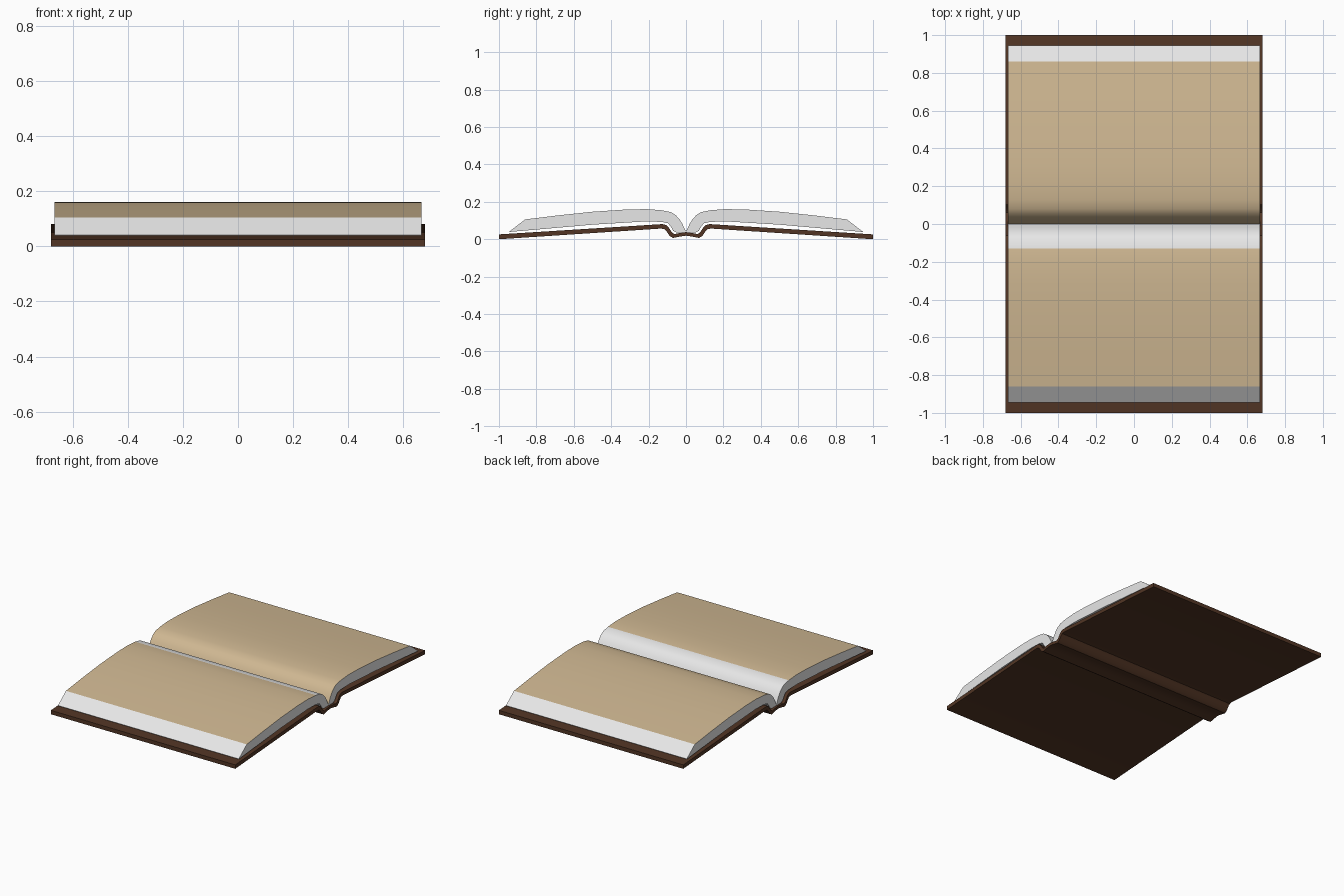
import bpy, bmesh

if "Cube" in bpy.data.objects:
    bpy.data.objects.remove(bpy.data.objects["Cube"])


def material(name, rgb):
    m = bpy.data.materials.new(name)
    m.diffuse_color = (*rgb, 1)
    m.use_nodes = True
    m.node_tree.nodes["Principled BSDF"].inputs["Base Color"].default_value = m.diffuse_color
    return m


leather = material("brown_leather", (0.085, 0.036, 0.018))
paper = material("white_paper", (0.80, 0.80, 0.80))
tan = material("tan_page", (0.63, 0.48, 0.29))


def mirrored(half):
    """Full outline from its y >= 0 half, given from the spine outwards."""
    return [(-y, z) for y, z in reversed(half) if y > 0] + half


def prism(name, top, bottom, half_width, mats, rule):
    """Extrude a mirrored yz cross-section along x."""
    outline = mirrored(top) + mirrored(bottom)[::-1]
    bm = bmesh.new()
    ends = [[bm.verts.new((x, y, z)) for y, z in outline]
            for x in (-half_width, half_width)]
    n = len(outline)
    for i in range(n):
        j = (i + 1) % n
        bm.faces.new((ends[0][i], ends[0][j], ends[1][j], ends[1][i]))
    caps = [bm.faces.new(e) for e in ends]
    bmesh.ops.recalc_face_normals(bm, faces=bm.faces)
    bmesh.ops.triangulate(bm, faces=caps)
    bm.normal_update()
    for f in bm.faces:
        f.material_index = rule(f)
    mesh = bpy.data.meshes.new(name)
    bm.to_mesh(mesh)
    bm.free()
    for m in mats:
        mesh.materials.append(m)
    ob = bpy.data.objects.new(name, mesh)
    bpy.context.collection.objects.link(ob)
    bpy.ops.object.select_all(action='DESELECT')
    ob.select_set(True)
    bpy.context.view_layer.objects.active = ob
    bpy.ops.object.shade_smooth_by_angle(angle=0.5)
    return ob


# Cover: two sloping boards with a folded spine between them
prism("cover",
      [(0, 0.038), (0.03, 0.034), (0.062, 0.028), (0.075, 0.036), (0.092, 0.062),
       (0.105, 0.076), (0.125, 0.081), (1.0, 0.026)],
      [(0, 0.019), (0.03, 0.015), (0.07, 0.007), (0.088, 0.018), (0.104, 0.042),
       (0.116, 0.054), (0.135, 0.057), (1.0, 0.0)],
      0.68, [leather], lambda f: 0)


# Pages: tan reading faces, white edges and a white strip beside the gutter
def page_colour(f):
    c = f.calc_center_median()
    on_top = abs(f.normal.x) < 0.5 and f.normal.z > 0.02 and abs(c.y) < 0.86
    return 1 if on_top and not -0.13 < c.y < 0 else 0


prism("pages",
      [(0, 0.043), (0.008, 0.058), (0.02, 0.083), (0.035, 0.107), (0.055, 0.129),
       (0.08, 0.145), (0.13, 0.155), (0.21, 0.161), (0.32, 0.159), (0.5, 0.147),
       (0.68, 0.128), (0.86, 0.106), (0.945, 0.041)],
      [(0, 0.036), (0.05, 0.036), (0.068, 0.045), (0.08, 0.066), (0.095, 0.085),
       (0.13, 0.093), (0.22, 0.095), (0.5, 0.078), (0.945, 0.039)],
      0.667, [paper, tan], page_colour)
